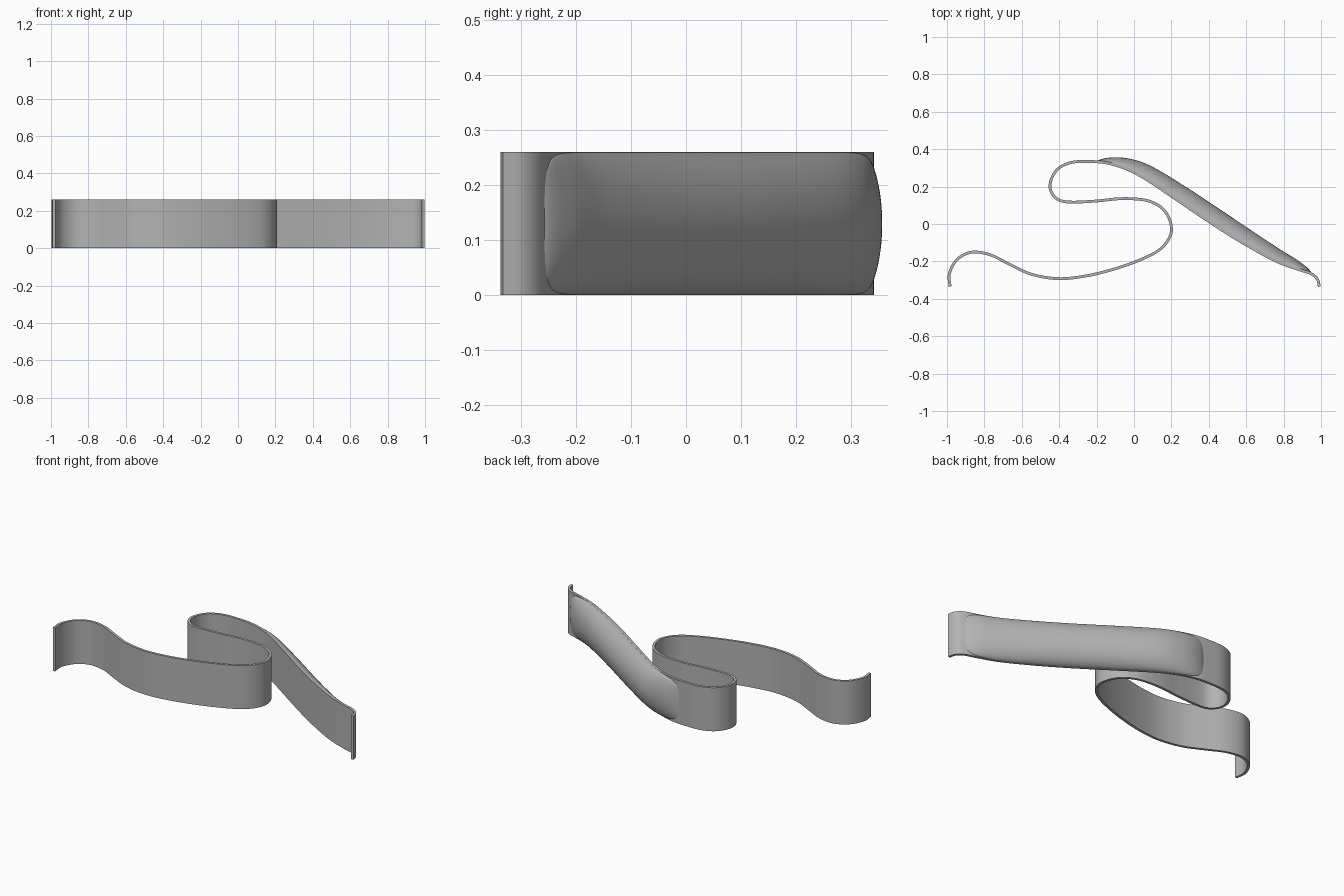
import bpy, bmesh, math
from mathutils import Vector

if "Cube" in bpy.data.objects:
    bpy.data.objects.remove(bpy.data.objects["Cube"])

WIDTH, THICK = 0.26, 0.015

grey = bpy.data.materials.new("mid_grey")
grey.use_nodes = True
grey.diffuse_color = (0.45, 0.45, 0.45, 1)
grey.node_tree.nodes["Principled BSDF"].inputs["Base Color"].default_value = (0.45, 0.45, 0.45, 1)

# Centre line of the bent strip, seen from above
PATH = [Vector(p) for p in (
    (-.983, -.335), (-.988, -.27), (-.955, -.2), (-.9, -.16), (-.84, -.15),
    (-.76, -.168), (-.67, -.213), (-.55, -.268), (-.41, -.292), (-.27, -.28),
    (-.12, -.245), (.03, -.193), (.14, -.135), (.195, -.06), (.195, .01),
    (.16, .075), (.1, .115), (.03, .132), (-.08, .135), (-.2, .123),
    (-.34, .117), (-.41, .133), (-.447, .185), (-.44, .245), (-.4, .3),
    (-.33, .33), (-.24, .334), (-.15, .327), (-.05, .298), (.06, .242),
    (.25, .115), (.42, 0), (.58, -.1), (.75, -.194), (.87, -.24),
    (.945, -.265), (.98, -.295), (.991, -.335))]
PAD_START, PAD_END = 26.5, 35      # positions along the path, in points


def on_path(s):
    """Smooth interpolation: position and outward normal at s."""
    i = min(int(s), len(PATH) - 2)
    t = s - i
    b, c = PATH[i], PATH[i + 1]
    a = PATH[i - 1] if i else 2 * b - c
    d = PATH[i + 2] if i + 2 < len(PATH) else 2 * c - b
    m, n = (c - a) / 2, (d - b) / 2
    e, f = 2 * (b - c) + m + n, 3 * (c - b) - 2 * m - n
    pos = ((e * t + f) * t + m) * t + b
    tan = ((3 * e * t + 2 * f) * t + m).normalized()
    return pos, Vector((-tan.y, tan.x))


def finish(name, bm):
    bmesh.ops.remove_doubles(bm, verts=bm.verts, dist=1e-5)
    bmesh.ops.recalc_face_normals(bm, faces=bm.faces)
    mesh = bpy.data.meshes.new(name)
    bm.to_mesh(mesh)
    bm.free()
    mesh.materials.append(grey)
    obj = bpy.data.objects.new(name, mesh)
    bpy.context.collection.objects.link(obj)
    bpy.ops.object.select_all(action="DESELECT")
    obj.select_set(True)
    bpy.context.view_layer.objects.active = obj
    bpy.ops.object.shade_smooth_by_angle(angle=math.radians(40))


def loft(bm, rings):
    """Join closed rings of equal size and cap both ends."""
    for r, q in zip(rings, rings[1:]):
        for k in range(len(r)):
            j = (k + 1) % len(r)
            bm.faces.new((r[k], r[j], q[j], q[k]))
    bm.faces.new(rings[0])
    bm.faces.new(rings[-1])


# Bent strip
bm = bmesh.new()
rings = []
steps = 8
for i in range((len(PATH) - 1) * steps + 1):
    pos, nor = on_path(i / steps)
    rings.append([bm.verts.new((*(pos + nor * side * THICK / 2), z))
                  for side, z in ((-1, 0), (1, 0), (1, WIDTH), (-1, WIDTH))])
loft(bm, rings)
finish("bent_strip", bm)

# Domed cushion on the outer side of the sloping arm
bm = bmesh.new()
rings = []
across, along = 32, 80
for i in range(along + 1):
    t = -math.cos(math.pi * (0.01 + 0.98 * i / along))
    pos, nor = on_path(PAD_START + (PAD_END - PAD_START) * (t + 1) / 2)
    half = WIDTH / 2 * (1 - abs(t) ** 8) ** 0.25
    rise = 0.082 * (1 - t * t) ** 0.9
    ring = []
    for k in range(across + 1):
        ang = math.pi * k / across
        lift = THICK / 2 - 0.002 + rise * math.sin(ang) ** 1.2
        ring.append(bm.verts.new((*(pos + nor * lift), WIDTH / 2 - half * math.cos(ang))))
    rings.append(ring)
loft(bm, rings)
finish("cushion", bm)
